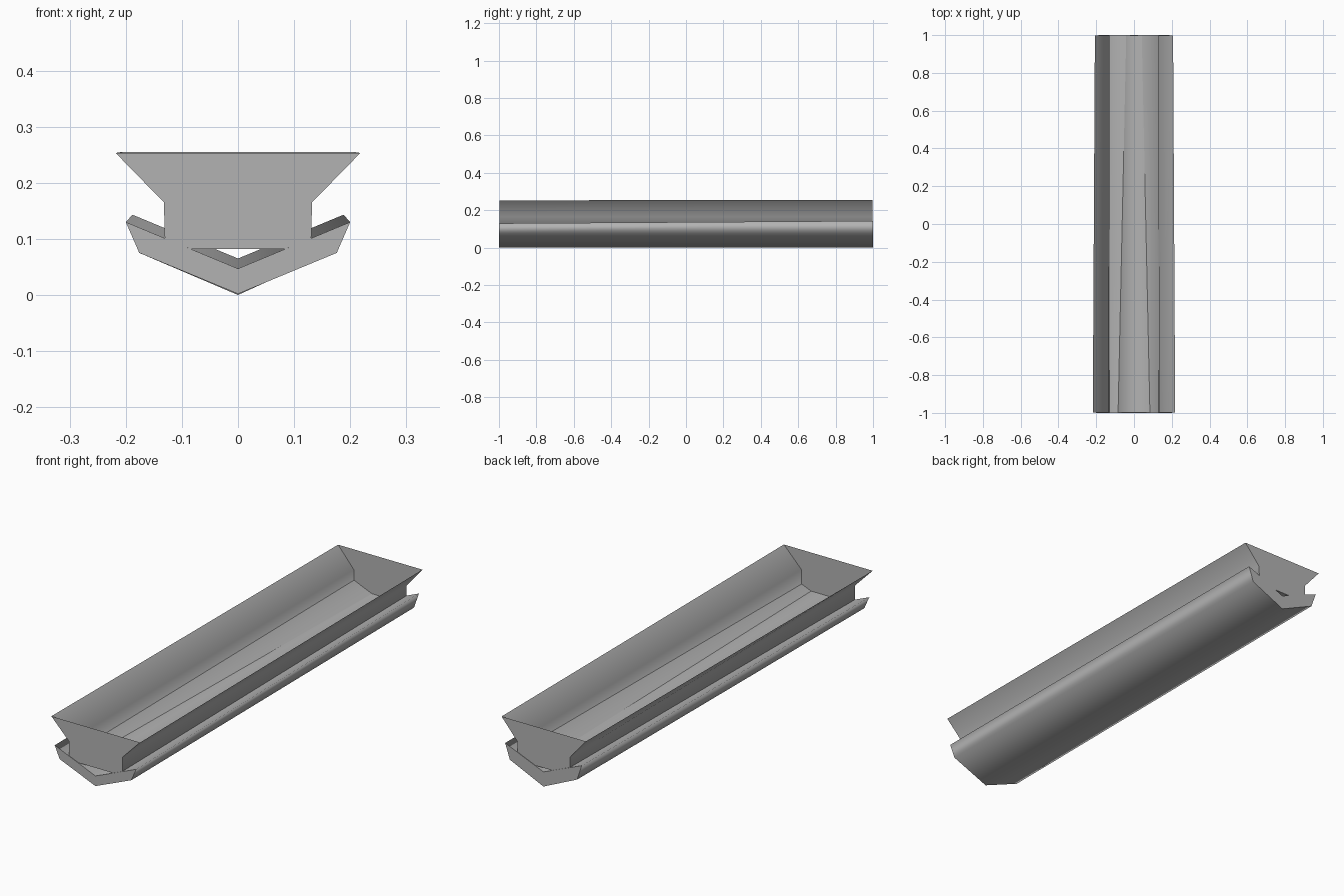
import bpy
import bmesh

cube = bpy.data.objects.get("Cube")
if cube:
    bpy.data.objects.remove(cube, do_unlink=True)

# One plain grey for the whole model
grey = bpy.data.materials.new("plain grey")
grey.use_nodes = True
colour = (0.45, 0.45, 0.45, 1)
grey.diffuse_color = colour
grey.node_tree.nodes["Principled BSDF"].inputs["Base Color"].default_value = colour


def mirrored(half):
    """Complete a +x half profile, running upward from the bottom, with its -x twin."""
    return half + [(-x, z) for x, z in reversed(half) if x > 0]


def loft(name, front, back, depth, open_side=None):
    """Join a front and a back profile with smooth side walls and crisp end caps."""
    bm = bmesh.new()
    rings = [[bm.verts.new((x, y, z)) for x, z in profile]
             for y, profile in ((-depth, front), (depth, back))]
    count = len(front)
    for i in range(count):
        j = (i + 1) % count
        if i != open_side:
            bm.faces.new((rings[0][i], rings[0][j], rings[1][j], rings[1][i]))
    caps = [bm.faces.new(rings[0]), bm.faces.new(list(reversed(rings[1])))]
    # Profiles run counter-clockwise seen from the front, so the caps face outward
    bmesh.ops.recalc_face_normals(bm, faces=bm.faces)
    bm.normal_update()
    if caps[0].normal.y > 0:
        bmesh.ops.reverse_faces(bm, faces=bm.faces)
    for face in bm.faces:
        face.smooth = True
    for cap in caps:
        for edge in cap.edges:
            edge.smooth = False
    mesh = bpy.data.meshes.new(name)
    bm.to_mesh(mesh)
    bm.free()
    mesh.materials.append(grey)
    obj = bpy.data.objects.new(name, mesh)
    bpy.context.collection.objects.link(obj)


# Flared trough: thin sheet, open along the top, closed at both ends
trough_front = mirrored([(0.13, 0.082), (0.132, 0.165), (0.218, 0.253)])
trough_back = mirrored([(0.128, 0.082), (0.13, 0.165), (0.207, 0.255)])
loft("trough", trough_front, trough_back, 0.998, open_side=2)

# V-shaped keel bar that cradles the trough
keel_front = mirrored([(0, 0.002), (0.176, 0.075), (0.2, 0.13), (0, 0.047)])
keel_back = mirrored([(0, 0), (0.165, 0.075), (0.188, 0.143), (0, 0.065)])
loft("keel", keel_front, keel_back, 1.0)
